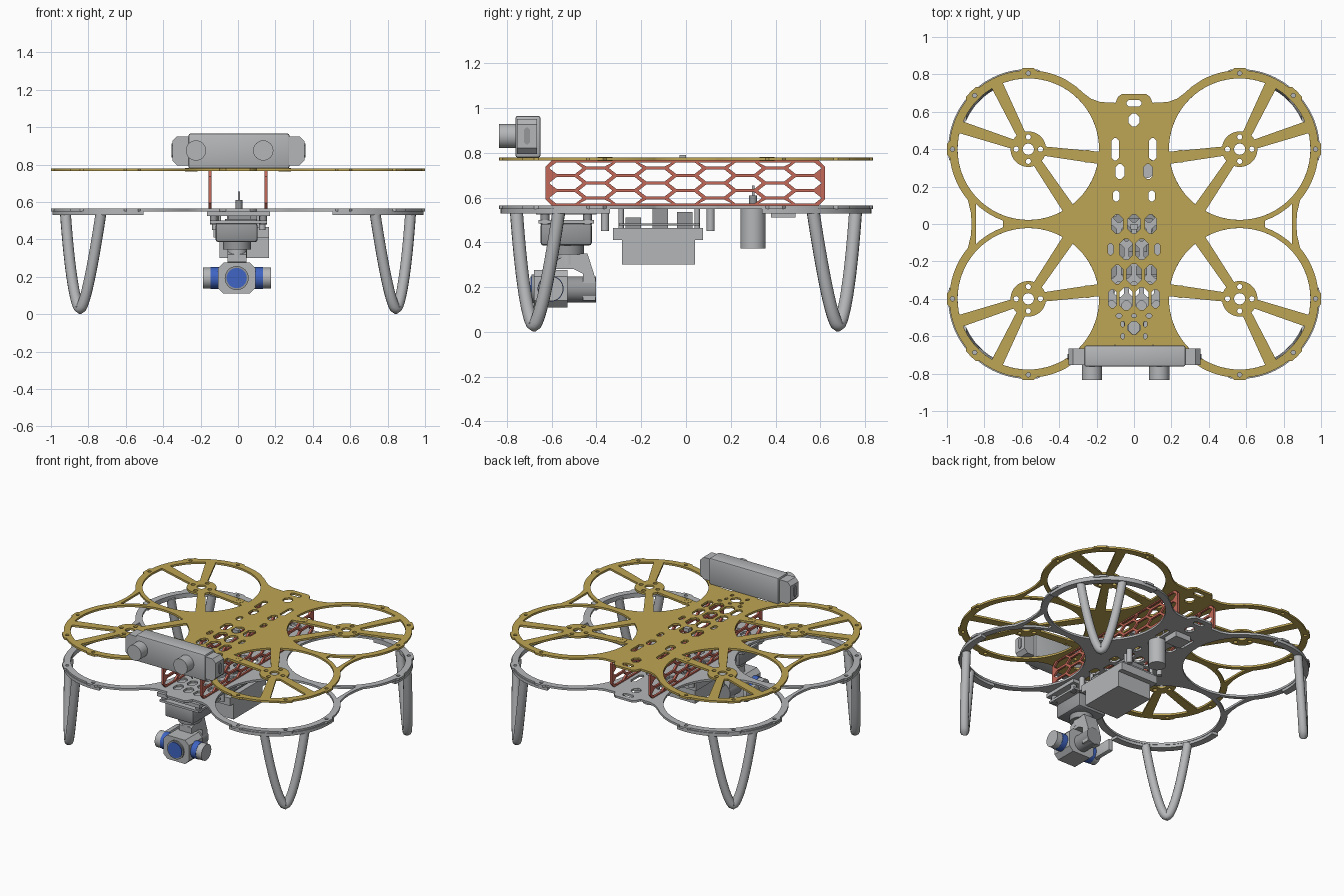
import bpy, bmesh
from math import sin, cos, asin, pi, radians
from mathutils import Matrix, Vector

if "Cube" in bpy.data.objects:
    bpy.data.objects.remove(bpy.data.objects["Cube"])


def material(name, rgb):
    m = bpy.data.materials.new(name)
    m.use_nodes = True
    m.diffuse_color = (*rgb, 1)
    m.node_tree.nodes["Principled BSDF"].inputs["Base Color"].default_value = (*rgb, 1)
    return m


GOLD = material("gold plate", (0.52, 0.38, 0.09))
GREY = material("light grey", (0.46, 0.47, 0.48))
DARK = material("mid grey", (0.30, 0.31, 0.32))
RED = material("brick red", (0.56, 0.14, 0.10))
BLUE = material("lens blue", (0.05, 0.13, 0.55))

CX, CY, HOLE, RIM = 0.565, 0.40, 0.378, 0.422   # rotor ring layout
QUADS = [(1, 1), (-1, 1), (-1, -1), (1, -1)]


def finish(name, mesh, mat):
    mesh.materials.clear()
    mesh.materials.append(mat)
    for p in mesh.polygons:
        p.use_smooth = True
        p.material_index = 0
    mesh.set_sharp_from_angle(angle=radians(35))
    ob = bpy.data.objects.new(name, mesh)
    bpy.context.collection.objects.link(ob)
    return ob


def curve_mesh(name, cu):
    ob = bpy.data.objects.new(name + "_path", cu)
    bpy.context.collection.objects.link(ob)
    dg = bpy.context.evaluated_depsgraph_get()
    mesh = bpy.data.meshes.new_from_object(ob.evaluated_get(dg))
    bpy.data.objects.remove(ob)
    return mesh


def spline(cu, pts, closed):
    s = cu.splines.new("POLY")
    s.points.add(len(pts) - 1)
    for p, co in zip(s.points, pts):
        p.co = (*co, 1) if len(co) == 3 else (*co, 0, 1)
    s.use_cyclic_u = closed


def plate(name, outline, holes, axis, lo, hi, mat):
    """Flat outline with holes, extruded from lo to hi along an axis."""
    cu = bpy.data.curves.new(name, "CURVE")
    cu.dimensions, cu.fill_mode, cu.extrude = "2D", "BOTH", (hi - lo) / 2
    for pts in [outline] + holes:
        spline(cu, pts, True)
    mesh = curve_mesh(name, cu)
    cols = {"z": "xyz", "x": "yzx", "y": "xzY"}[axis]
    vec = {"x": (1, 0, 0), "y": (0, 1, 0), "z": (0, 0, 1), "Y": (0, -1, 0)}
    rot = Matrix([vec[c] for c in cols]).transposed().to_4x4()
    shift = Vector(vec[axis]) * (lo + hi) / 2
    mesh.transform(Matrix.Translation(shift) @ rot)
    return finish(name, mesh, mat)


def box(name, x, y, z, mat, bevel=0.0):
    bm = bmesh.new()
    bmesh.ops.create_cube(bm, size=1)
    for v in bm.verts:
        v.co = [(a + b) / 2 + c * (b - a) for (a, b), c in zip((x, y, z), v.co)]
    if bevel:
        bmesh.ops.bevel(bm, geom=bm.edges[:], offset=bevel, segments=2,
                        affect="EDGES", profile=0.5)
    mesh = bpy.data.meshes.new(name)
    bm.to_mesh(mesh)
    return finish(name, mesh, mat)


def arc(cx, cy, r, a, b, n):
    return [(cx + r * cos(a + (b - a) * i / n), cy + r * sin(a + (b - a) * i / n))
            for i in range(n + 1)]


def disc(cx, cy, r, n=24):
    return arc(cx, cy, r, 0, 2 * pi, n)[:-1]


def chamfered(cx, cy, w, h, c):
    w, h = w / 2, h / 2
    q = [(w, h - c), (w - c, h)]
    pts = q + [(-x, y) for x, y in q[::-1]]
    return [(cx + x, cy + y) for x, y in pts + [(-x, -y) for x, y in pts]]


def rod(name, axis, cu, cv, r, lo, hi, mat):
    return plate(name, disc(cu, cv, r, 32), [], axis, lo, hi, mat)


def flip(pts, sx, sy):
    return [(x * sx, y * sy) for x, y in pts]


# Frame outline: one quarter, mirrored to four
quarter = [(0.868, 0), (0.872, 0.06)]
for d in range(-40, 119, 2):
    lug = 0.013 if min(abs(d - k) for k in (0, 45, 90)) < 6 else 0
    quarter += arc(CX, CY, RIM + lug, radians(d), 0, 1)[:1]
quarter += [(0.31, 0.735), (0.27, 0.70), (0.23, 0.67), (0.18, 0.652),
            (0.10, 0.648), (0.085, 0.68), (0.065, 0.695)]
half = quarter + flip(quarter[::-1], -1, 1)[:-1]
outline = half + flip(half, -1, -1)

# Holes shared by both plates: rim bolts and side webs
xs = [0.70, 0.74, 0.78, 0.82, 0.845]
web = [(x, CY - (0.405 ** 2 - (x - CX) ** 2) ** 0.5) for x in xs]
shared = [flip(web + flip(web[::-1], 1, -1), s, 1) for s in (1, -1)]
for sx, sy in QUADS:
    for d in (0, 45, 90):
        c = arc(CX, CY, 0.406, radians(d), 0, 1)[0]
        shared.append(flip(disc(*c, 0.012, 12), sx, sy))

# Spoke gaps, hub holes and the arm bolts of the upper plate
SPOKES, HUB, HALF = (18, 64, 187, 236), 0.095, 0.025
rotor = [disc(CX, CY, 0.03)]
rotor += [disc(CX + 0.065 * cos(k * pi / 2), CY + 0.065 * sin(k * pi / 2), 0.014, 12)
          for k in range(4)]
for i, a in enumerate(SPOKES):
    a, b = radians(a), radians(SPOKES[(i + 1) % 4])
    b += 2 * pi if b < a else 0
    o, n = asin(HALF * 1.3 / HOLE), asin(HALF / HUB)
    rotor.append(arc(CX, CY, HOLE, a + o, b - o, 40)
                 + arc(CX, CY, HUB, b - n, a + n, 12))

# Body slots: centre x, y, width, height (mirrored when off centre)
SLOTS = [(0, 0.645, 0.08, 0.035), (0, 0.555, 0.06, 0.07), (0.1, 0.4, 0.038, 0.12),
         (0.075, 0.28, 0.05, 0.08), (0.095, 0.15, 0.035, 0.06), (0, 0, 0.07, 0.10),
         (0.09, 0, 0.06, 0.10), (0.042, -0.135, 0.07, 0.11), (0.125, -0.135, 0.03, 0.06),
         (0, -0.27, 0.08, 0.11), (0.09, -0.27, 0.06, 0.10), (0.042, -0.4, 0.07, 0.12),
         (0.115, -0.4, 0.045, 0.10), (0.08, -0.49, 0.03, 0.025), (0, -0.49, 0.025, 0.02),
         (0, -0.555, 0.07, 0.07), (0.06, -0.535, 0.02, 0.03), (0.06, -0.6, 0.02, 0.03)]


def slot_holes(slots):
    return [chamfered(x * s, y, w, h, min(w, h) * 0.35)
            for x, y, w, h in slots for s in ((1, -1) if x else (1,))]


upper = shared + slot_holes(SLOTS)
for sx, sy in QUADS:
    upper += [flip(h, sx, sy) for h in rotor]
plate("upper_frame_plate", outline, upper, "z", 0.765, 0.779, GOLD)

grid = [(0.04 * (r % 2) + 0.08 * c, 0.05 - 0.1 * r, 0.055, 0.08)
        for r in range(7) for c in range(2)]
lower = shared + slot_holes(grid + [s for s in SLOTS if s[1] > 0.1])
lower += [flip(disc(CX, CY, HOLE, 72), sx, sy) for sx, sy in QUADS]
plate("lower_frame_plate", outline, lower, "z", 0.549, 0.564, GREY)

# Per corner: arm boss, rim pad and looped leg
for i, (sx, sy) in enumerate(QUADS, 1):
    plate(f"arm_boss_{i}", flip(disc(0.25, 0.362, 0.034), sx, sy),
          [flip(disc(0.25, 0.362, 0.013, 12), sx, sy)], "z", 0.764, 0.781, GOLD)
    band = arc(CX, CY, 0.428, radians(-8), radians(98), 40)
    band += arc(CX, CY, 0.381, radians(98), radians(-8), 40)
    plate(f"rim_pad_{i}", flip(band, sx, sy), [], "z", 0.53, 0.552, GREY)
    path = []
    for k in range(-16, 17):
        t = k / 16
        a = radians(45 + 20 * t)
        path.append((sx * (CX + 0.395 * cos(a)), sy * (CY + 0.395 * sin(a)),
                     0.029 + 0.515 * abs(t) ** 1.6))
    cu = bpy.data.curves.new("leg", "CURVE")
    cu.dimensions, cu.bevel_depth, cu.bevel_resolution = "3D", 0.029, 4
    cu.use_fill_caps = True
    spline(cu, path, False)
    finish(f"leg_{i}", curve_mesh("leg", cu), GREY)

# Honeycomb side walls between the plates
cells = []
for c in range(9):
    cy = -0.537 + 0.1335 * c
    for r in range(3 + c % 2):
        cz = 0.598 + 0.067 * (r - 0.5 * (c % 2))
        hexagon = [(0.075, 0), (0.042, 0.026), (-0.042, 0.026),
                   (-0.075, 0), (-0.042, -0.026), (0.042, -0.026)]
        cells.append([(cy + u, min(max(cz + v, 0.573), 0.757)) for u, v in hexagon])
wall = chamfered(-0.003, 0.665, 1.25, 0.204, 0.03)
for side, x in (("left", 0.15), ("right", -0.15)):
    plate(f"honeycomb_wall_{side}", wall, cells, "x", x - 0.007, x + 0.007, RED)

# Stereo camera bar on top
plate("camera_bar", chamfered(0.002, 0.873, 0.705, 0.155, 0.025), [], "y", -0.755, -0.665, GREY)
box("camera_bar_shell", (-0.265, 0.275), (-0.762, -0.65), (0.779, 0.965), GREY, 0.01)
for side, x in (("right", -0.225), ("left", 0.135)):
    rod(f"stereo_lens_{side}", "y", x, 0.875, 0.054, -0.835, -0.75, GREY)
for side, x in (("right", -0.352), ("left", 0.356)):
    plate(f"bar_end_slot_{side}", chamfered(-0.71, 0.875, 0.028, 0.075, 0.01), [],
          "x", x - 0.004, x + 0.004, DARK)

# Gimbal hanging under the nose
box("gimbal_mount", (-0.165, 0.17), (-0.67, -0.40), (0.525, 0.55), GREY)
box("gimbal_damper_plate", (-0.15, 0.155), (-0.66, -0.41), (0.485, 0.50), GREY)
for x in (-0.13, 0.135):
    for y in (-0.63, -0.44):
        rod("gimbal_damper", "z", x, y, 0.02, 0.48, 0.53, DARK)
box("gimbal_housing", (-0.12, 0.105), (-0.65, -0.42), (0.385, 0.487), DARK, 0.015)
rod("yaw_motor", "z", -0.005, -0.53, 0.075, 0.345, 0.39, DARK)
rod("yaw_shaft", "z", -0.005, -0.53, 0.052, 0.30, 0.35, GREY)
arm = [(-0.58, 0.28), (-0.58, 0.32), (-0.52, 0.35), (-0.44, 0.35),
       (-0.405, 0.24), (-0.405, 0.14), (-0.46, 0.14), (-0.46, 0.26), (-0.50, 0.28)]
plate("gimbal_arm", arm, [], "x", -0.055, 0.045, GREY)
rod("roll_motor", "y", -0.005, 0.19, 0.058, -0.54, -0.402, DARK)
plate("gimbal_camera", chamfered(-0.007, 0.193, 0.2, 0.167, 0.03), [], "y", -0.68, -0.53, GREY)
rod("camera_lens_ring", "y", -0.007, 0.193, 0.064, -0.69, -0.67, DARK)
rod("camera_lens", "y", -0.007, 0.193, 0.054, -0.695, -0.68, BLUE)
for side, s in (("left", 1), ("right", -1)):
    for part, r, a, b, mat in (("band", 0.058, 0.08, 0.14, BLUE), ("cap", 0.056, 0.135, 0.182, GREY)):
        lo, hi = sorted((s * a - 0.006, s * b - 0.006))
        rod(f"pitch_motor_{part}_{side}", "x", -0.605, 0.193, r, lo, hi, mat)
box("pitch_yoke", (-0.18, -0.145), (-0.62, -0.42), (0.15, 0.235), GREY, 0.01)

# Battery, circuit stack and other parts under the body
box("battery", (-0.10, 0.165), (-0.285, 0.04), (0.30, 0.415), GREY)
box("circuit_board_lower", (-0.13, 0.165), (-0.325, 0.075), (0.41, 0.465), GREY)
box("circuit_board_upper", (-0.12, 0.14), (-0.30, 0.06), (0.475, 0.485), DARK)
box("connector_front", (-0.07, 0.13), (-0.27, -0.20), (0.465, 0.51), DARK)
box("connector_middle", (-0.05, 0.07), (-0.15, -0.08), (0.465, 0.55), DARK)
box("connector_rear", (-0.06, 0.10), (-0.04, 0.03), (0.465, 0.535), DARK)
for x in (-0.12, 0.13):
    for y in (-0.362, 0.11):
        rod("standoff", "z", x, y, 0.018, 0.45, 0.55, GREY)
    for y in (-0.29, 0.05):
        rod("board_post", "z", x * 0.85, y, 0.012, 0.46, 0.55, GREY)
rod("rear_sensor", "z", 0.06, 0.30, 0.056, 0.372, 0.55, GREY)
box("rear_module", (-0.06, 0.06), (0.38, 0.49), (0.51, 0.55), GREY)
rod("antenna_base", "z", 0.005, 0.30, 0.018, 0.56, 0.61, DARK)
rod("antenna", "z", 0.005, 0.30, 0.006, 0.60, 0.655, GREY)
box("top_sensor", (-0.02, 0.02), (-0.03, 0.0), (0.765, 0.79), GREY)
